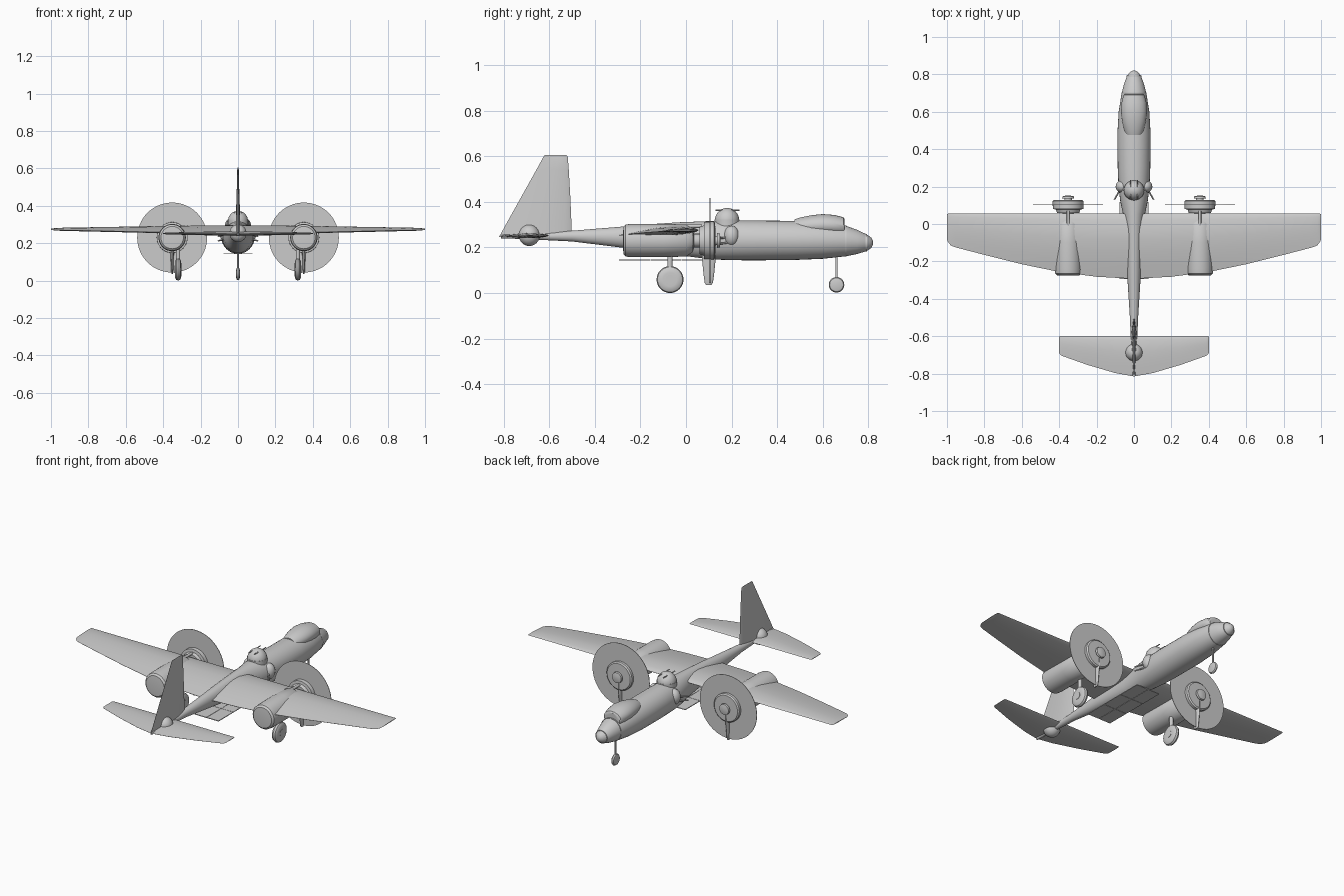
import bpy, bmesh, math
from mathutils import Vector

if "Cube" in bpy.data.objects:
    bpy.data.objects.remove(bpy.data.objects["Cube"])

PI = math.pi


def finish(bm, name, smooth=True):
    bmesh.ops.recalc_face_normals(bm, faces=bm.faces)
    me = bpy.data.meshes.new(name)
    bm.to_mesh(me)
    bm.free()
    ob = bpy.data.objects.new(name, me)
    bpy.context.collection.objects.link(ob)
    bpy.context.view_layer.objects.active = ob
    bpy.ops.object.select_all(action='DESELECT')
    ob.select_set(True)
    if smooth:
        bpy.ops.object.shade_smooth_by_angle(angle=math.radians(35))
    return ob


def loft(name, rings):
    """Skin closed rings that all have the same point count, and cap the ends."""
    bm = bmesh.new()
    rows = [[bm.verts.new(p) for p in r] for r in rings]
    n = len(rows[0])
    for a, b in zip(rows, rows[1:]):
        for i in range(n):
            j = (i + 1) % n
            bm.faces.new((a[i], a[j], b[j], b[i]))
    bm.faces.new(rows[0])
    bm.faces.new(rows[-1])
    return finish(bm, name)


def oval(y, hw, top, bot, x=0, n=32):
    c, h = (top + bot) / 2, (top - bot) / 2
    return [(x + hw * math.cos(2 * PI * i / n), y, c + h * math.sin(2 * PI * i / n)) for i in range(n)]


def turned(name, x, z, profile, n=40):
    """Round body along y from (y, radius) pairs."""
    return loft(name, [oval(y, r, z + r, z - r, x, n) for y, r in profile])


def rod(name, a, b, r, r2=None, n=16):
    a, b = Vector(a), Vector(b)
    bm = bmesh.new()
    bmesh.ops.create_cone(bm, cap_ends=True, segments=n, radius1=r,
                          radius2=r if r2 is None else r2, depth=(b - a).length)
    m = (b - a).to_track_quat('Z', 'Y').to_matrix().to_4x4()
    m.translation = (a + b) / 2
    bm.transform(m)
    return finish(bm, name)


def ball(name, loc, size):
    bm = bmesh.new()
    bmesh.ops.create_uvsphere(bm, u_segments=32, v_segments=16, radius=1)
    bmesh.ops.scale(bm, vec=size, verts=bm.verts)
    bmesh.ops.translate(bm, vec=loc, verts=bm.verts)
    return finish(bm, name)


def box(name, loc, size):
    bm = bmesh.new()
    bmesh.ops.create_cube(bm, size=1)
    bmesh.ops.scale(bm, vec=size, verts=bm.verts)
    bmesh.ops.translate(bm, vec=loc, verts=bm.verts)
    return finish(bm, name, False)


# Airfoil: chord fraction from the leading edge, upper and lower half thickness
FOIL = [(0, 0), (.03, .3), (.1, .6), (.25, .95), (.4, 1), (.6, .8), (.8, .45), (1, .04)]


def foil(lead, trail, thick):
    up = [(lead + (trail - lead) * t, h * thick) for t, h in FOIL]
    low = [(lead + (trail - lead) * t, -h * thick) for t, h in FOIL[-1:0:-1]]
    return up + low


def plane_surface(name, stations, z, droop):
    """Mirrored wing from (x, leading y, trailing y, half thickness) stations."""
    full = [(-x, l, t, h) for x, l, t, h in reversed(stations) if x > 0] + stations
    rings = []
    for x, l, t, h in full:
        rings.append([(x, y, z + q - droop * (l - y) ** 2) for y, q in foil(l, t, h)])
    return loft(name, rings)


# Fuselage
loft("fuselage", [oval(*s) for s in [
    (.82, .008, .228, .212), (.812, .022, .243, .197), (.79, .038, .258, .183),
    (.75, .053, .277, .171), (.70, .066, .295, .161), (.60, .082, .31, .15),
    (.48, .089, .316, .145), (.30, .087, .318, .143), (.20, .083, .318, .144),
    (.12, .073, .316, .147), (.05, .058, .313, .155), (-.03, .05, .31, .165),
    (-.15, .043, .302, .182), (-.28, .036, .291, .199), (-.5, .022, .273, .226),
    (-.7, .014, .261, .236), (-.81, .008, .255, .24)]])
for i, (y, hw, top, bot) in enumerate([(.79, .0385, .259, .182), (.70, .067, .296, .16)]):
    loft("nose_frame_%d" % i, [oval(y + d, hw + .0005, top, bot) for d in (-.003, .003)])

# Canopy
loft("canopy", [oval(*s) for s in [
    (.695, .05, .325, .25), (.69, .056, .332, .25), (.65, .066, .342, .25),
    (.60, .069, .346, .25), (.55, .064, .341, .25), (.50, .052, .331, .25),
    (.475, .044, .322, .25)]])

# Main wing and tailplane
plane_surface("wing", [
    (0, .055, -.293, .024), (.2, .055, -.282, .022), (.4, .055, -.256, .019),
    (.6, .055, -.215, .015), (.8, .055, -.165, .011), (.95, .055, -.126, .008),
    (.98, .055, -.115, .006), (.995, .055, -.095, .004), (1, .053, -.08, .002)], .275, .18)
plane_surface("tailplane", [
    (0, -.60, -.815, .012), (.1, -.60, -.797, .011), (.25, -.60, -.753, .008),
    (.385, -.60, -.705, .005), (.395, -.60, -.698, .003), (.4, -.602, -.69, .0015)], .252, .05)

# Fin
loft("fin", [[(q, y, z) for y, q in foil(l, t, h)] for z, l, t, h in [
    (.245, -.50, -.82, .014), (.30, -.502, -.79, .012), (.42, -.507, -.723, .009),
    (.54, -.514, -.656, .005), (.595, -.518, -.626, .004), (.606, -.524, -.618, .001)]])

# Tail, top and side gun turrets
ball("tail_turret", (0, -.687, .253), (.046, .046, .047))
ball("top_turret", (0, .18, .316), (.054, .054, .057))
rod("top_turret_ring", (0, .18, .29), (0, .18, .322), .055, n=40)
for s, side in ((-1, "left"), (1, "right")):
    rod(side + "_top_gun", (s * .018, .13, .363), (s * .018, .235, .363), .003)
    ball(side + "_waist_blister", (s * .062, .2, .25), (.036, .034, .045))
    for k in (-1, 1):
        rod(side + "_waist_gun", (s * .065, .2, .235 + k * .012),
            (s * .105, .13, .225 + k * .012), .004)

# Belly doors: thin panels in two columns
for i in (-1, 1):
    for j in range(3):
        box("belly_door", (i * .0395, -.226 + j * .138, .144), (.077, .136, .004))

# Engines, propellers and main wheels on both sides
for s, side in ((-1, "left"), (1, "right")):
    x, z = s * .352, .23
    turned(side + "_nacelle", x, z, [
        (-.276, .035), (-.274, .06), (-.265, .07), (-.24, .073), (-.1, .073), (.0, .07), (.03, .05),
        (.04, .01)])
    turned(side + "_cowling", x, z, [
        (.06, .06), (.078, .066), (.08, .082), (.122, .083), (.128, .076), (.129, .02),
        (.136, .02), (.137, .032), (.148, .03), (.152, .012)])
    rod(side + "_engine_shaft", (x, -.01, z), (x, .08, z), .03)
    rod(side + "_top_pipe", (x, -.01, .293), (x, .07, .293), .008)
    rod(side + "_propeller_disc", (x, .1035, z), (x, .1065, z), .187, n=64)
    loft(side + "_propeller_blade", [
        [(x + w * .3 * math.cos(2 * PI * k / 16), .1 + w * math.sin(2 * PI * k / 16), h)
         for k in range(16)] for h, w in [(.20, .03), (.14, .029), (.08, .023), (.045, .018), (.036, .012)]])
    wx = s * .32
    rod(side + "_gear_leg", (wx, -.07, .06), (wx, -.07, .18), .011)
    rod(side + "_axle", (wx - .019, -.07, .06), (wx + .019, -.07, .06), .02)
    # tyre with rounded shoulders
    loft(side + "_main_wheel", [
        [(wx + d, -.07 + r * math.cos(2 * PI * k / 32), .059 + r * math.sin(2 * PI * k / 32))
         for k in range(32)] for d, r in [(-.017, .03), (-.016, .045), (-.01, .055), (0, .059),
                                          (.01, .055), (.016, .045), (.017, .03)]])

# Nose gear
rod("nose_leg", (0, .66, .03), (0, .66, .17), .005)
loft("nose_wheel", [
    [(d, .66 + r * math.cos(2 * PI * k / 32), .036 + r * math.sin(2 * PI * k / 32))
     for k in range(32)] for d, r in [(-.01, .02), (-.007, .03), (0, .034), (.007, .03), (.01, .02)]])
